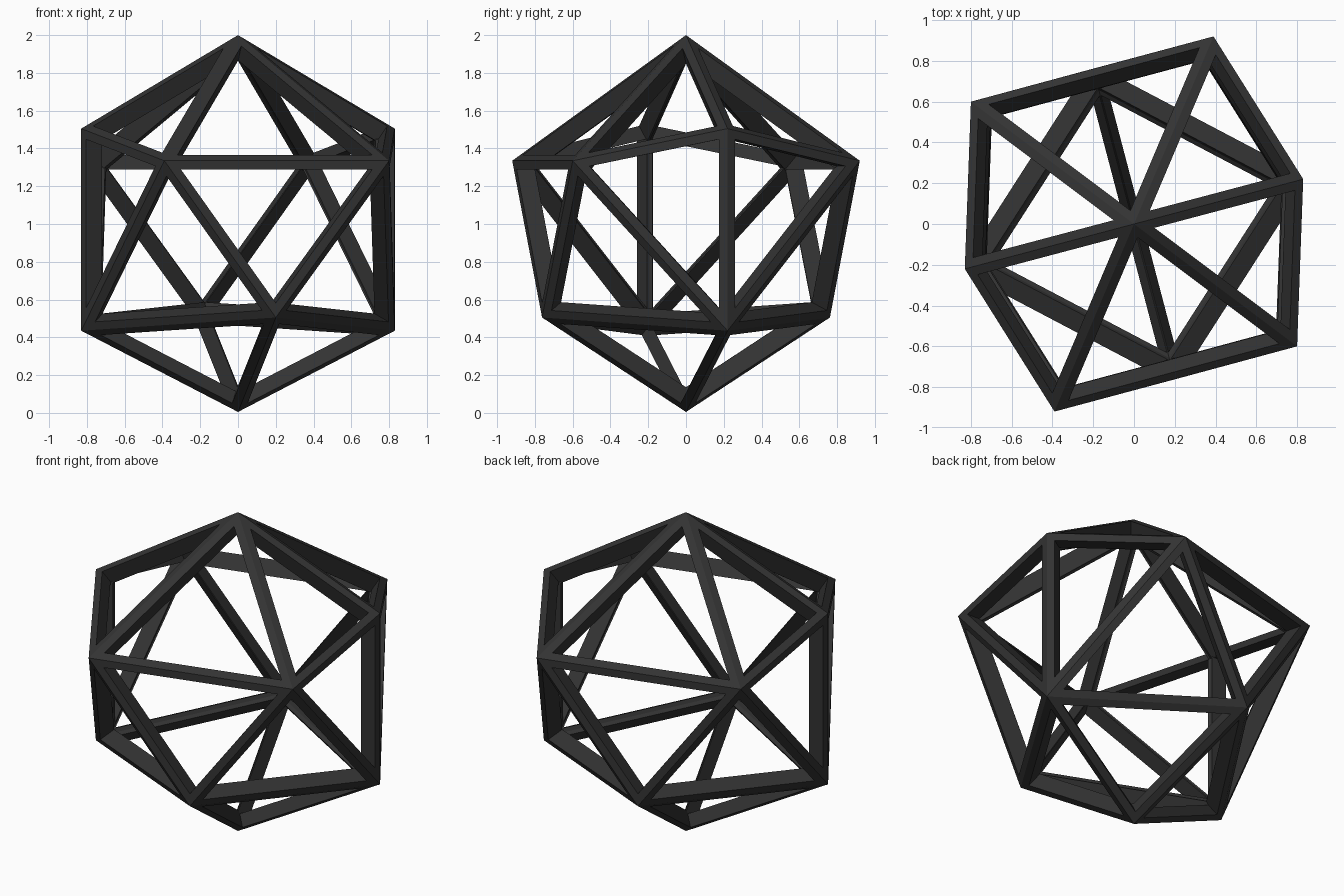
import bpy, bmesh, math
from mathutils import Vector

if "Cube" in bpy.data.objects:
    bpy.data.objects.remove(bpy.data.objects["Cube"])

FACE_W, DEPTH = 0.046, 0.10   # strut width on each facet, strut depth inward

mat = bpy.data.materials.new("dark_grey")
mat.diffuse_color = (0.033, 0.033, 0.033, 1)
mat.use_nodes = True
mat.node_tree.nodes["Principled BSDF"].inputs["Base Color"].default_value = mat.diffuse_color

# Nodes of the dome; every name with "2" is the half-turn twin about z
nodes = {
    "top": (0, 0, 2), "bottom": (0, 0, 0.005),
    "a": (0.39, 0.92, 1.335), "b": (0.83, 0.22, 1.505), "c": (0.80, -0.60, 1.335),
    "p": (0.83, 0.22, 0.435), "q": (0.20, -0.762, 0.505),
}
nodes = {k: Vector(v) for k, v in nodes.items()}
for k in "abcpq":
    v = nodes[k]
    nodes[k + "2"] = Vector((-v.x, -v.y, v.z))


def twin(k):
    if k in ("top", "bottom"):
        return k
    return k[0] if k.endswith("2") else k + "2"


# Half of the triangular facets, then the other half by the half turn
half = ["top c b", "top b a", "top a c2", "c p b", "b p a", "a p q2",
        "a q2 c2", "c2 q2 p2", "p bottom q2", "q2 bottom p2"]
facets = [f.split() for f in half]
facets += [[twin(k) for k in f] for f in facets]


def normal(f):
    a, b, c = (nodes[k] for k in f)
    return (b - a).cross(c - a).normalized()


# Directed edge -> facet on its left
left = {}
for f in facets:
    for i in range(3):
        left[(f[i], f[(i + 1) % 3])] = f


def add_half_strut(bm, ku, kv):
    """Half of a strut lying under one facet, mitred at both corners."""
    f, g = left[(ku, kv)], left[(kv, ku)]
    kw = next(k for k in f if k not in (ku, kv))
    u, v, w = nodes[ku], nodes[kv], nodes[kw]
    n = normal(f)
    e = (v - u).normalized()
    m = n.cross(e)
    # slope of the plane that splits the strut between its two facets
    slope = math.tan(n.angle(normal(g)) / 2)
    if normal(g).dot(m) > 0:
        slope = -slope
    if slope * DEPTH < FACE_W - 0.001:
        profile = [(0, 0), (FACE_W, 0), (FACE_W, DEPTH), (slope * DEPTH, DEPTH)]
    else:
        profile = [(0, 0), (FACE_W, 0), (FACE_W, FACE_W / slope)]
    cot_u = 1 / math.tan((v - u).angle(w - u) / 2)
    cot_v = 1 / math.tan((u - v).angle(w - v) / 2)
    start = [bm.verts.new(u + m * s - n * t + e * s * cot_u) for s, t in profile]
    end = [bm.verts.new(v + m * s - n * t - e * s * cot_v) for s, t in profile]
    count = len(profile)
    bm.faces.new(start)
    bm.faces.new(end[::-1])
    for i in range(count):
        j = (i + 1) % count
        bm.faces.new((start[j], start[i], end[i], end[j]))


# One strut per edge, made of two mitred halves
edges = sorted({tuple(sorted(e)) for e in left})
for i, (ku, kv) in enumerate(edges):
    bm = bmesh.new()
    add_half_strut(bm, ku, kv)
    add_half_strut(bm, kv, ku)
    bmesh.ops.recalc_face_normals(bm, faces=bm.faces)
    mesh = bpy.data.meshes.new("strut_%02d" % (i + 1))
    bm.to_mesh(mesh)
    bm.free()
    mesh.materials.append(mat)
    obj = bpy.data.objects.new(mesh.name, mesh)
    bpy.context.collection.objects.link(obj)
